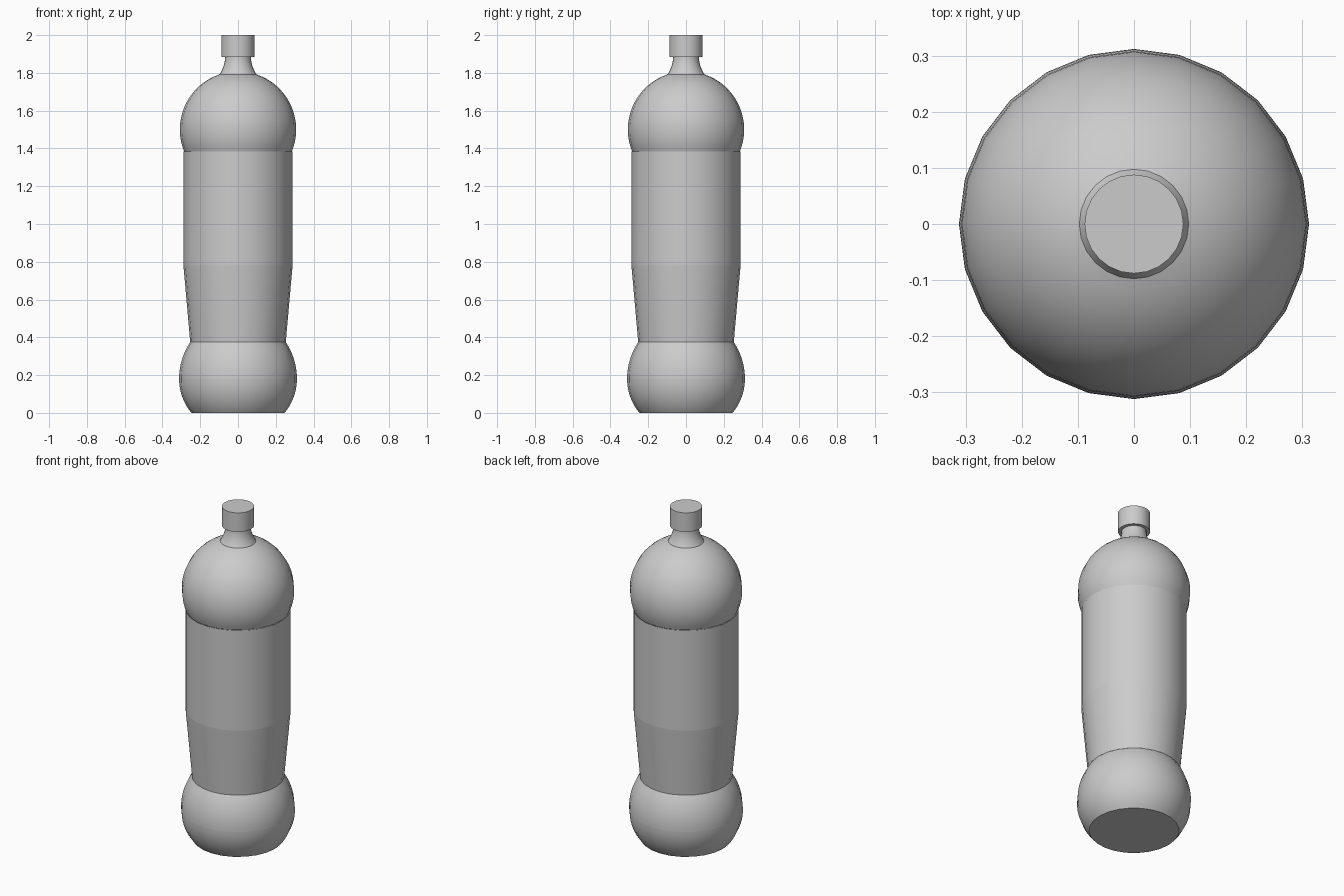
import bpy
import bmesh
from math import sin, cos, pi, sqrt, radians

cube = bpy.data.objects.get("Cube")
if cube:
    bpy.data.objects.remove(cube, do_unlink=True)

SIDES = 24

# Single plain grey
grey = bpy.data.materials.new("plain_grey")
grey.use_nodes = True
colour = (0.6, 0.6, 0.6, 1)
grey.diffuse_color = colour
grey.node_tree.nodes["Principled BSDF"].inputs["Base Color"].default_value = colour


def lathe(name, profile, cap_bottom=False, cap_top=False):
    """Spin (radius, height) points, listed upwards, round the z axis."""
    bm = bmesh.new()
    rings = []
    for r, z in profile:
        rings.append([bm.verts.new((r * cos(2 * pi * i / SIDES),
                                    r * sin(2 * pi * i / SIDES), z))
                      for i in range(SIDES)])
    for low, high in zip(rings, rings[1:]):
        for i in range(SIDES):
            j = (i + 1) % SIDES
            bm.faces.new((low[i], low[j], high[j], high[i]))
    if cap_bottom:
        bm.faces.new(rings[0][::-1])
    if cap_top:
        bm.faces.new(rings[-1])
    mesh = bpy.data.meshes.new(name)
    bm.to_mesh(mesh)
    bm.free()
    mesh.materials.append(grey)
    obj = bpy.data.objects.new(name, mesh)
    bpy.context.collection.objects.link(obj)
    bpy.ops.object.select_all(action='DESELECT')
    obj.select_set(True)
    bpy.context.view_layer.objects.active = obj
    bpy.ops.object.shade_smooth_by_angle(angle=radians(35))
    return obj


def bulge(widest, middle, radius, start, end, steps):
    """Circular arc profile that is vertical at its widest point."""
    points = []
    for k in range(steps + 1):
        z = start + (end - start) * k / steps
        points.append((widest - radius + sqrt(radius ** 2 - (z - middle) ** 2), z))
    return points


# Rounded foot with a flat underside
lathe("foot_lower", bulge(0.312, 0.18, 0.28, 0, 0.18, 10), cap_bottom=True)
lathe("foot_upper", bulge(0.312, 0.18, 0.35, 0.18, 0.375, 10))

# Tapered waist and straight barrel
lathe("waist", [(0.253, 0.375), (0.289, 0.78)])
lathe("barrel", [(0.289, 0.78), (0.289, 1.385)])

# Domed shoulder, spaced by angle so the top stays round
dome = []
for k in range(21):
    a = radians(-22 + k * (71.8 + 22) / 20)
    dome.append((0.308 * cos(a), 1.5 + 0.308 * sin(a)))
lathe("shoulder", dome)

# Flared neck
neck = []
for k in range(9):
    t = k / 8
    neck.append((0.068 + 0.032 * (1 - t) ** 2, 1.788 + 0.1 * t))
lathe("neck", neck)

# Cap
lathe("cap", [(0.088, 1.885), (0.088, 2)], cap_bottom=True, cap_top=True)
